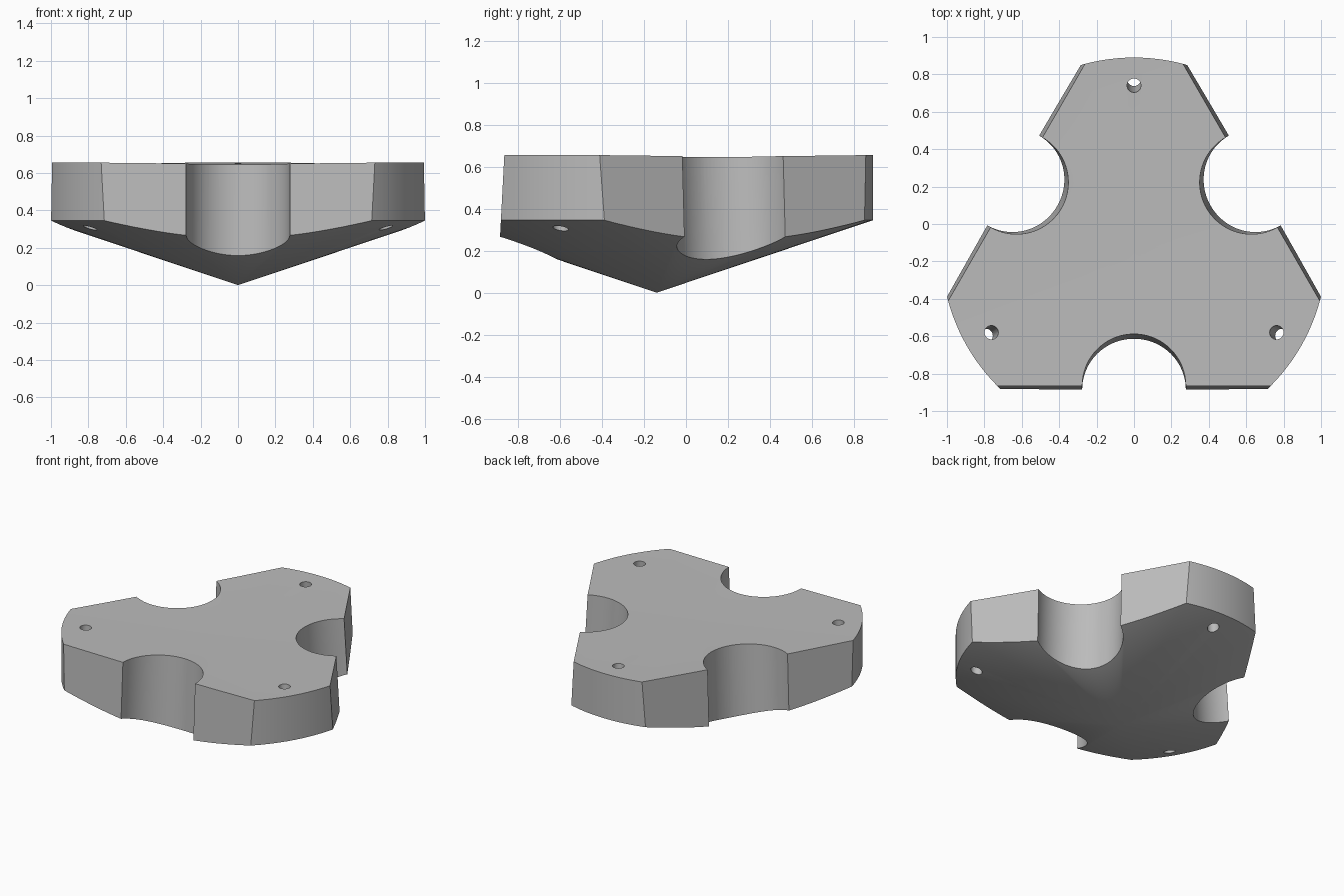
import bpy
import bmesh
from math import radians, cos, sin, pi
from mathutils import Matrix, Vector

cube = bpy.data.objects.get("Cube")
if cube:
    bpy.data.objects.remove(cube)

CENTER_Y = -0.14        # axis of the three-fold symmetry
RADIUS, RIM, TOP = 1.03, 0.345, 0.655
FLAT = 0.725            # distance of the flat sides from the axis, at the top

grey = bpy.data.materials.new("grey")
grey.use_nodes = True
grey.diffuse_color = (0.5, 0.5, 0.5, 1)
grey.node_tree.nodes["Principled BSDF"].inputs["Base Color"].default_value = (0.5, 0.5, 0.5, 1)


def make_object(name, bm):
    bmesh.ops.recalc_face_normals(bm, faces=bm.faces)
    mesh = bpy.data.meshes.new(name)
    bm.to_mesh(mesh)
    bm.free()
    mesh.materials.append(grey)
    obj = bpy.data.objects.new(name, mesh)
    bpy.context.collection.objects.link(obj)
    return obj


def placed(angle, distance, tilt):
    """Frame on the top rim; local -y points outward, local -z leans outward."""
    return (Matrix.Translation((0, CENTER_Y, 0)) @ Matrix.Rotation(angle, 4, "Z")
            @ Matrix.Translation((0, -distance, TOP)) @ Matrix.Rotation(-tilt, 4, "X"))


def cylinder(name, radius, matrix, segments):
    bm = bmesh.new()
    bmesh.ops.create_cone(bm, cap_ends=True, segments=segments, radius1=radius,
                          radius2=radius, depth=2, matrix=matrix)
    return make_object(name, bm)


def box(name, matrix):
    bm = bmesh.new()
    shape = Matrix.Translation((0, -0.5, 0)) @ Matrix.Diagonal((3, 1, 2, 1))
    bmesh.ops.create_cube(bm, size=1, matrix=matrix @ shape)
    return make_object(name, bm)


# Turned body: conical underside, straight rim, slightly dished top
bm = bmesh.new()
profile = [(0, 0), (RADIUS, RIM), (RADIUS, TOP), (0, TOP - 0.018)]
verts = [bm.verts.new((r, 0, z)) for r, z in profile]
edges = [bm.edges.new(pair) for pair in zip(verts, verts[1:])]
bmesh.ops.spin(bm, geom=verts + edges, cent=(0, 0, 0), axis=(0, 0, 1),
               angle=2 * pi, steps=144)
bmesh.ops.remove_doubles(bm, verts=bm.verts, dist=0.0001)
bmesh.ops.translate(bm, verts=bm.verts, vec=(0, CENTER_Y, 0))
body = make_object("three_lobed_body", bm)

# Leaning flats, round notches and bolt holes, repeated three times
cutters = []
for i in range(3):
    turn = i * 2 * pi / 3
    side = placed(turn, FLAT, radians(3))
    cutters.append(box("flat_cutter", side))
    cutters.append(cylinder("notch_cutter", 0.277, side, 96))
    hole = placed(turn + pi / 3, 0.88, radians(5.5))
    cutters.append(cylinder("hole_cutter", 0.037, hole, 32))

bpy.context.view_layer.objects.active = body
for cutter in cutters:
    cutter.hide_render = True
    cut = body.modifiers.new("cut", "BOOLEAN")
    cut.operation = "DIFFERENCE"
    cut.solver = "EXACT"
    cut.object = cutter
    bpy.ops.object.modifier_apply(modifier=cut.name)
    bpy.data.objects.remove(cutter)

# Smooth curved walls with crisp edges
bpy.ops.object.select_all(action="DESELECT")
body.select_set(True)
bpy.ops.object.shade_smooth_by_angle(angle=radians(20))
